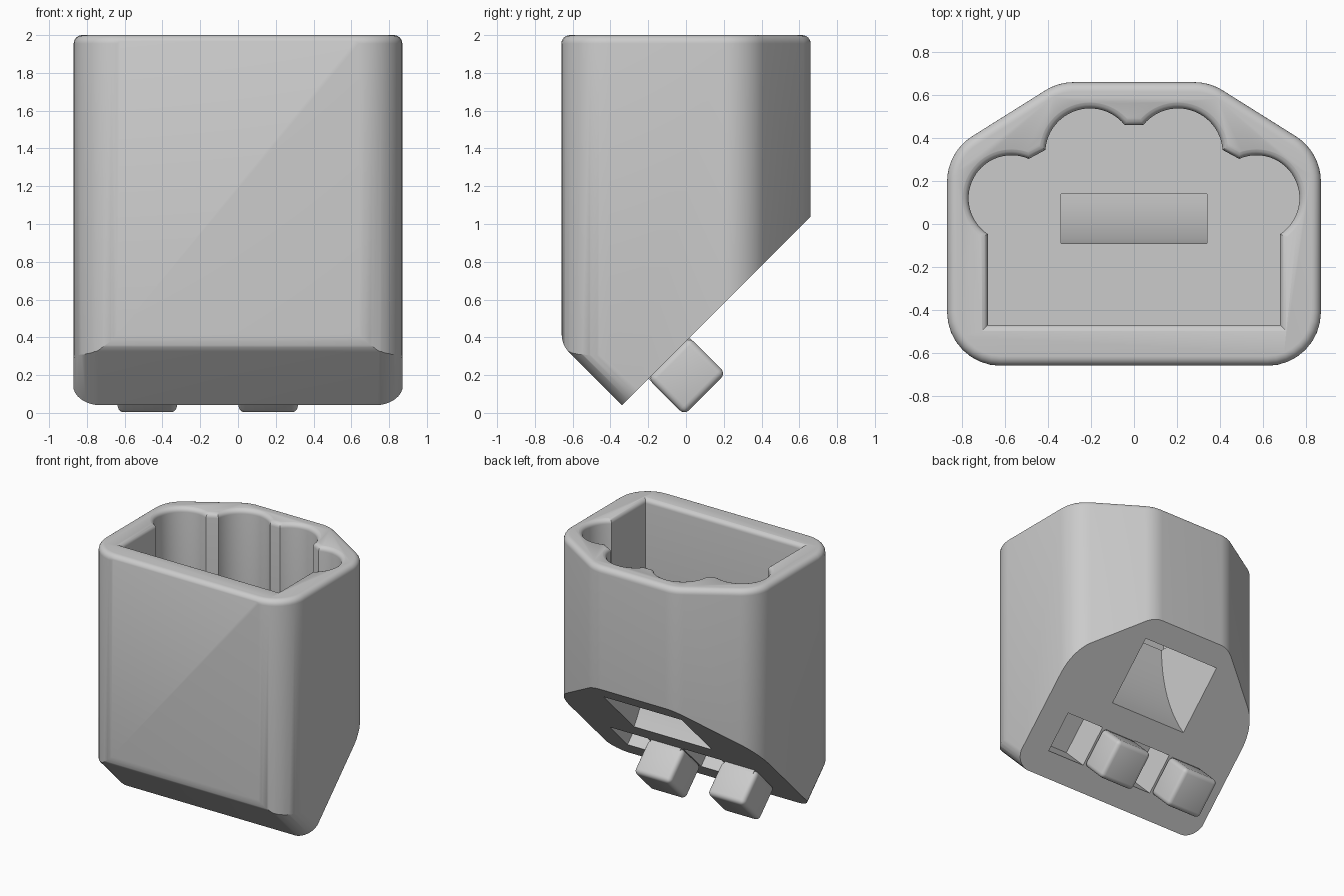
import bpy, bmesh
from math import sin, cos, pi, radians
from mathutils import Vector, Matrix

if "Cube" in bpy.data.objects:
    bpy.data.objects.remove(bpy.data.objects["Cube"])

# Frame lying in the 45 degree underside: local x, up the slope, into the body
SLANT = Matrix.Translation((0, 0, 0.38)) @ Matrix.Rotation(radians(45), 4, 'X')


def fillet(pts, r, inset=0.0, n=8):
    """Counter-clockwise convex outline, offset inward and with rounded corners."""
    out = []
    r = max(r - inset, 0) if r else 0
    for i, p in enumerate(pts):
        p = Vector(p)
        a = (p - Vector(pts[i - 1])).normalized()
        b = (Vector(pts[(i + 1) % len(pts)]) - p).normalized()
        na, nb = Vector((-a.y, a.x)), Vector((-b.y, b.x))
        bis = (na + nb) / (1 + na.dot(nb))
        q = p + bis * inset
        if r == 0:
            out.append(q)
            continue
        for k in range(n + 1):
            t = na.angle(nb) * k / n
            out.append(q + bis * r - r * (na * cos(t) - a * sin(t)))
    return out


def circle(cx, cy, r, n=64):
    return [Vector((cx + r * cos(2 * pi * k / n), cy + r * sin(2 * pi * k / n))) for k in range(n)]


def loft(name, rings, matrix=Matrix()):
    bm = bmesh.new()
    loops = [[bm.verts.new(matrix @ Vector(p)) for p in ring] for ring in rings]
    for lo, hi in zip(loops, loops[1:]):
        for i in range(len(lo)):
            bm.faces.new((lo[i - 1], lo[i], hi[i], hi[i - 1]))
    bm.faces.new(loops[0][::-1])
    bm.faces.new(loops[-1])
    bmesh.ops.recalc_face_normals(bm, faces=bm.faces)
    me = bpy.data.meshes.new(name)
    bm.to_mesh(me)
    bm.free()
    ob = bpy.data.objects.new(name, me)
    bpy.context.collection.objects.link(ob)
    return ob


def along_x(name, profile, half):
    return loft(name, [[(x, y, z) for y, z in profile] for x in (-half, half)])


def box(name, x0, x1, y0, y1, z0, z1):
    pts = [(x0, y0), (x1, y0), (x1, y1), (x0, y1)]
    return loft(name, [[(x, y, z) for x, y in pts] for z in (z0, z1)], SLANT)


def select(ob):
    bpy.ops.object.select_all(action='DESELECT')
    ob.select_set(True)
    bpy.context.view_layer.objects.active = ob


def boolean(ob, cutter, op='DIFFERENCE'):
    cutter.hide_render = True
    m = ob.modifiers.new("cut", 'BOOLEAN')
    m.operation, m.object, m.solver = op, cutter, 'EXACT'
    select(ob)
    bpy.ops.object.modifier_apply(modifier=m.name)
    bpy.data.objects.remove(cutter)


# Outer shell with rounded top edge
OUTER = [(-.87, -.66), (.87, -.66), (.87, .335), (.352, .66), (-.352, .66), (-.87, .335)]
B = 0.045
levels = [(0, -.3)] + [(B * (1 - cos(t)), 2 - B + B * sin(t)) for t in [k * pi / 12 for k in range(6)]]
levels.append((B, 2))
body = loft("holder_body", [[(p.x, p.y, z) for p in fillet(OUTER, .25, e)] for e, z in levels])

# Pocket: angular core plus four round lobes, all with a flared rim
F, FLOOR = 0.035, 1.35
flare = [(0, FLOOR)] + [(F * (1 - cos(t)), 2 - F + F * sin(t)) for t in [k * pi / 12 for k in range(6)]]
flare += [(F, 2.003), (F, 2.1)]
CORE = [(-.68, -.47), (.68, -.47), (.68, .2), (.2, .46), (-.2, .46), (-.68, .2)]
pocket = loft("pocket_cutter", [[(p.x, p.y, z) for p in fillet(CORE, 0, -e)] for e, z in flare])
for cx, cy, r in ((.57, .12, .2), (.205, .33, .208)):
    for s in (-1, 1):
        lobe = loft("lobe_cutter", [[(p.x, p.y, z) for p in circle(s * cx, cy, r + e)] for e, z in flare])
        boolean(pocket, lobe, 'UNION')
boolean(body, pocket)

# Slanted underside with rounded front chamfer
slab = fillet([(-.873, -.481), (.873, -.481), (.873, 3), (-.873, 3)], .15)
boolean(body, loft("slant_block", [[(p.x, p.y, z) for p in slab] for z in (0, 3)], SLANT), 'INTERSECT')

# Soft transition from the front face to the chamfer
soft = [(-.528 - .13 * cos(t), .414 - .13 * sin(t)) for t in [radians(5 * k) for k in range(10)]]
soft += [(2, soft[-1][1] - 2 + soft[-1][0]), (2, 3), (-.658, 3)]
boolean(body, along_x("soft_edge_block", soft, 2), 'INTERSECT')

# Curved chute from pocket floor to the slanted face
chute = [(-.09, 1.45)]
chute += [(-.09 + 1.47 * (1 - cos(t)), 1.36 - 1.47 * sin(t)) for t in [radians(3.4 * k) for k in range(11)]]
chute += [(.25, .41), (.60, .86), (.14, 1.32), (.14, 1.45)]
boolean(body, along_x("chute_cutter", chute, .34))

# Matching sockets and pegs on the slanted face, pegs on a slightly narrower neck
for x in (0, -.64):
    boolean(body, box("socket_cutter", x + .32, x + .65, -.285, .03, -.1, .27))
    box("peg_neck", x + .03, x + .29, -.281, .026, -.2, .06)
    peg = box("peg", x + .002, x + .318, -.283, .028, -.27, .004)
    bev = peg.modifiers.new("round", 'BEVEL')
    bev.width, bev.segments = .035, 4
    select(peg)
    bpy.ops.object.modifier_apply(modifier=bev.name)

for ob in list(bpy.context.scene.objects):
    select(ob)
    bpy.ops.object.shade_smooth_by_angle(angle=radians(30))
